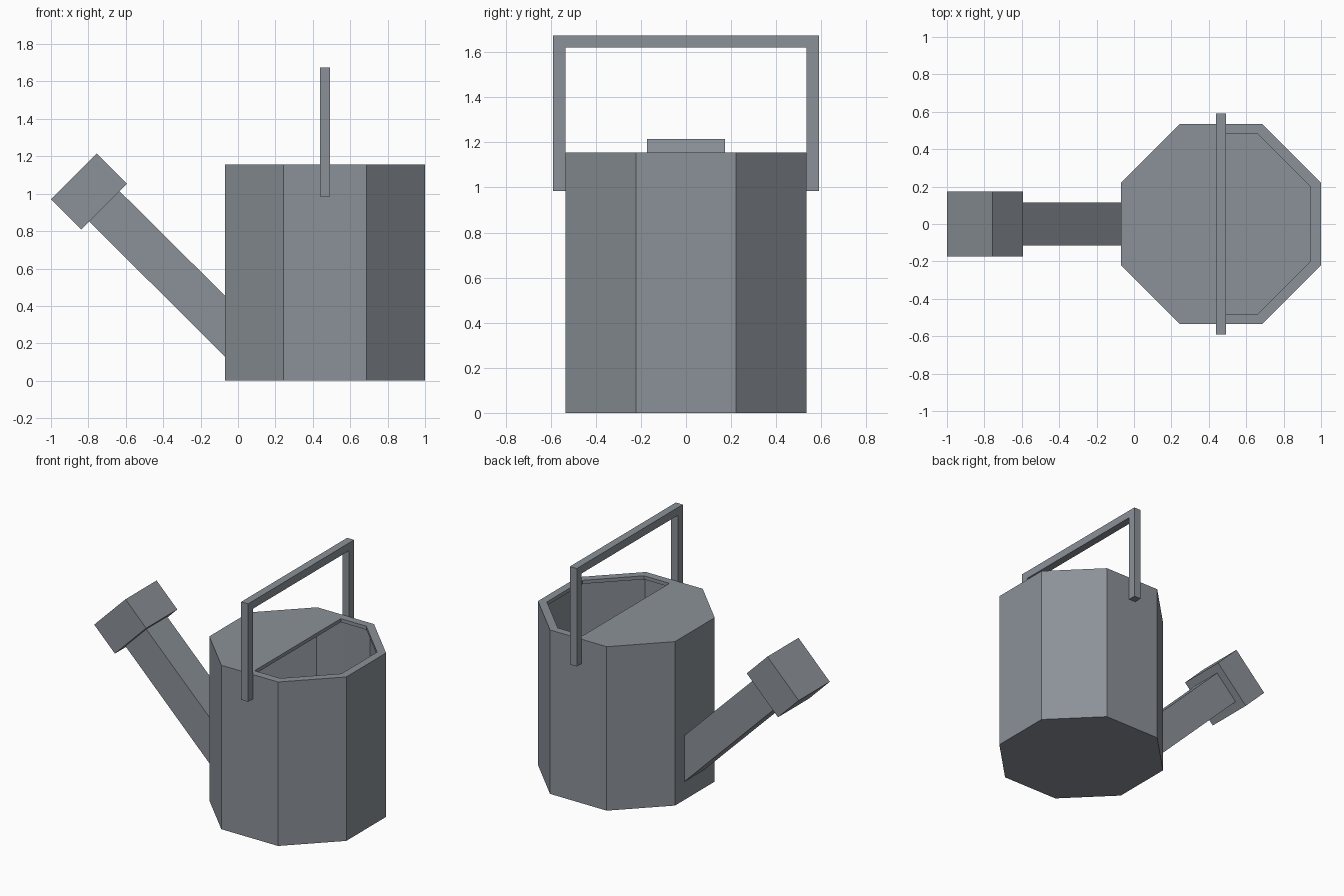
import bpy, bmesh, math
from mathutils import Matrix, Vector

if "Cube" in bpy.data.objects:
    bpy.data.objects.remove(bpy.data.objects["Cube"])

metal = bpy.data.materials.new("grey_metal")
metal.diffuse_color = (0.26, 0.285, 0.315, 1)
metal.use_nodes = True
metal.node_tree.nodes["Principled BSDF"].inputs["Base Color"].default_value = metal.diffuse_color


def add_object(name, bm):
    bmesh.ops.recalc_face_normals(bm, faces=bm.faces)
    me = bpy.data.meshes.new(name)
    bm.to_mesh(me)
    bm.free()
    me.materials.append(metal)
    ob = bpy.data.objects.new(name, me)
    bpy.context.collection.objects.link(ob)
    return ob


def extrude_profile(name, pts, axis, lo, hi):
    """Extrude a 2D outline along x (points are y, z) or y (points are x, z)."""
    bm = bmesh.new()
    place = (lambda p: (lo, p[0], p[1])) if axis == "x" else (lambda p: (p[0], lo, p[1]))
    face = bm.faces.new([bm.verts.new(place(p)) for p in pts])
    ext = bmesh.ops.extrude_face_region(bm, geom=[face])
    step = Vector((hi - lo, 0, 0)) if axis == "x" else Vector((0, hi - lo, 0))
    bmesh.ops.translate(bm, vec=step,
                        verts=[v for v in ext["geom"] if isinstance(v, bmesh.types.BMVert)])
    return add_object(name, bm)


CX, HEIGHT = 0.465, 1.155


def octagon(r):
    """Octagon of half-width r, with extra points where the cover ends."""
    k = r * math.tan(math.pi / 8)
    half = [(0, -r), (k, -r), (r, -k), (r, k), (k, r)]
    return [(CX + x, y) for x, y in half] + [(CX - x, -y) for x, y in half]


# Hollow octagonal body, half covered on top
bm = bmesh.new()
low = [bm.verts.new((x, y, 0)) for x, y in octagon(0.534)]
top = [bm.verts.new((x, y, HEIGHT)) for x, y in octagon(0.534)]
hole = [bm.verts.new((x, y, HEIGHT)) for x, y in octagon(0.48)[:6]]
bm.faces.new(low[::-1])
for i in range(10):
    j = (i + 1) % 10
    bm.faces.new((low[i], low[j], top[j], top[i]))
for i in range(5):
    bm.faces.new((top[i], top[i + 1], hole[i + 1], hole[i]))
bm.faces.new(top[5:] + [top[0], hole[0], hole[5]])
body = add_object("body", bm)
shell = body.modifiers.new("wall_thickness", "SOLIDIFY")
shell.thickness = 0.025
shell.offset = -1
shell.use_even_offset = True

# Square arch handle
o, i, z0, z1, z2 = 0.59, 0.535, 0.985, 1.62, 1.675
extrude_profile("handle", [(-o, z0), (-i, z0), (-i, z1), (i, z1),
                           (i, z0), (o, z0), (o, z2), (-o, z2)], "x", 0.438, 0.492)

# Sloping square spout, cut upright where it meets the body
extrude_profile("spout", [(-0.055, 0.115), (-0.055, 0.44), (-0.70, 1.08), (-0.86, 0.915)],
                "y", -0.116, 0.116)

# Block-shaped sprinkler head
bm = bmesh.new()
bmesh.ops.create_cube(bm, size=1, matrix=Matrix.Translation((-0.797, 0, 1.012))
                      @ Matrix.Rotation(math.radians(45), 4, "Y")
                      @ Matrix.Diagonal((0.228, 0.346, 0.345, 1)))
add_object("sprinkler_head", bm)
